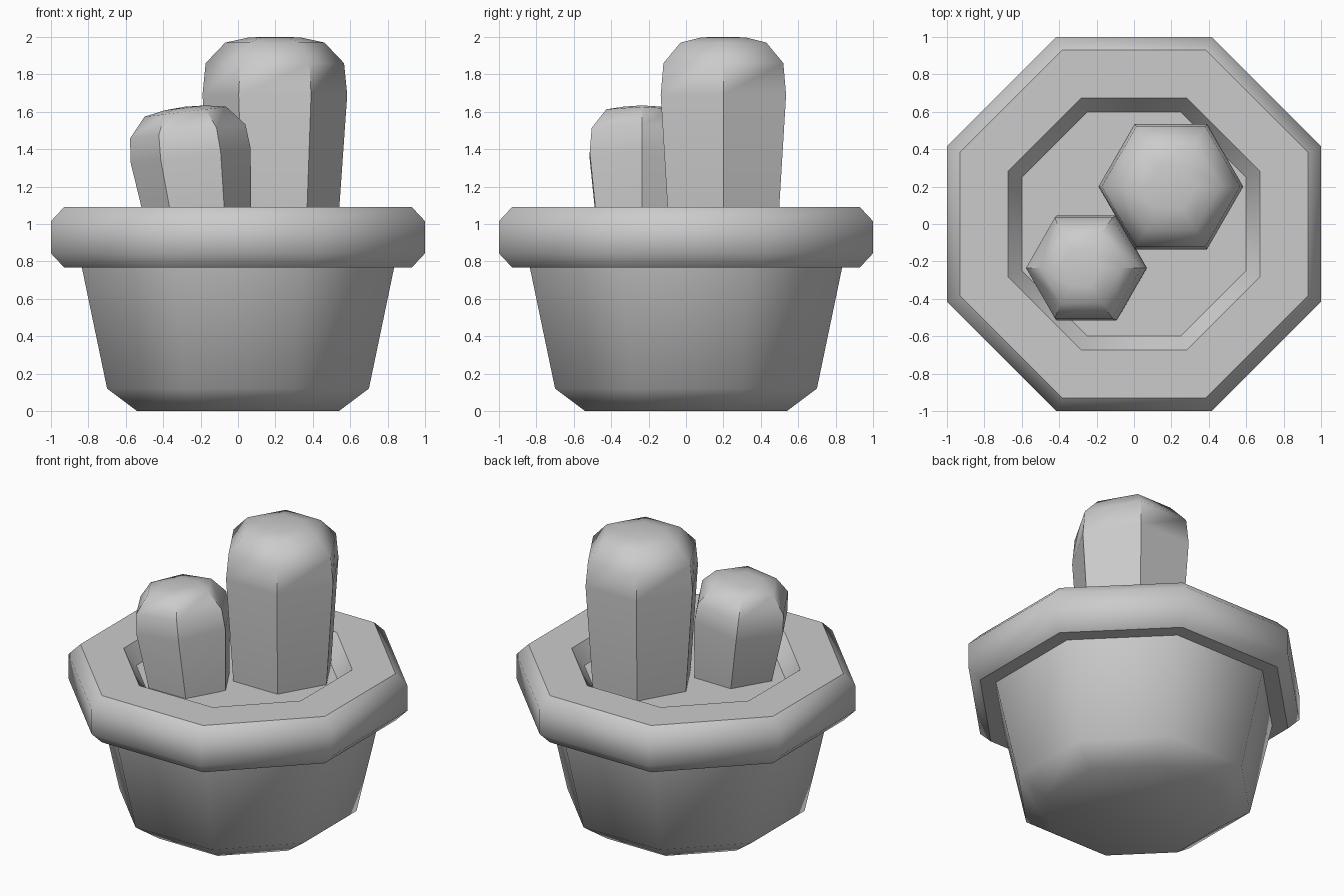
import bpy
import bmesh
import math
from mathutils import Matrix, Vector

old = bpy.data.objects.get("Cube")
if old:
    bpy.data.objects.remove(old, do_unlink=True)

grey = bpy.data.materials.new("plain_grey")
grey.use_nodes = True
colour = (0.6, 0.6, 0.6, 1)
grey.diffuse_color = colour
grey.node_tree.nodes["Principled BSDF"].inputs["Base Color"].default_value = colour


def lathe(name, profile, sides, turn=0.0, place=Matrix()):
    """Stack polygon rings (radius, height); zero radius makes a point."""
    bm = bmesh.new()
    rings = []
    for radius, z in profile:
        if radius == 0:
            rings.append([bm.verts.new((0, 0, z))] * sides)
            continue
        angles = [turn + math.tau * i / sides for i in range(sides)]
        rings.append([bm.verts.new((radius * math.cos(a), radius * math.sin(a), z))
                      for a in angles])
    for low, high in zip(rings, rings[1:]):
        for i in range(sides):
            j = (i + 1) % sides
            corners = [low[i], low[j], high[j], high[i]]
            bm.faces.new(list(dict.fromkeys(corners)))
    # Flat caps on open ends
    if profile[0][0]:
        bm.faces.new(rings[0][::-1])
    if profile[-1][0]:
        bm.faces.new(rings[-1])
    bm.transform(place)
    mesh = bpy.data.meshes.new(name)
    bm.to_mesh(mesh)
    bm.free()
    mesh.materials.append(grey)
    obj = bpy.data.objects.new(name, mesh)
    bpy.context.collection.objects.link(obj)
    bpy.ops.object.select_all(action="DESELECT")
    obj.select_set(True)
    bpy.context.view_layer.objects.active = obj
    bpy.ops.object.shade_smooth_by_angle(angle=math.radians(46))
    return obj


# Octagonal pot with chamfered foot, thick rim and recessed soil
pot_flats = [(0.54, 0), (0.7, 0.12), (0.835, 0.768), (0.93, 0.768), (1, 0.843),
             (1, 1.015), (0.93, 1.09), (0.675, 1.09), (0.6, 0.98)]
to_corner = 1 / math.cos(math.pi / 8)
lathe("pot", [(r * to_corner, z) for r, z in pot_flats], 8, math.pi / 8)

# Tall hexagonal cactus
lathe("tall_cactus",
      [(0.335, 0), (0.387, 0.74), (0.37, 0.91), (0.265, 1.02), (0.135, 1.048), (0, 1.05)],
      6, place=Matrix.Translation((0.197, 0.2, 0.95)))

# Short cactus, leaning to the side
lean = Matrix.Rotation(math.radians(-7), 4, "Y")
lathe("short_cactus",
      [(0.274, 0), (0.323, 0.418), (0.311, 0.549), (0.22, 0.655), (0.11, 0.676), (0, 0.682)],
      6, place=Matrix.Translation((-0.202, -0.235, 0.95)) @ lean)
